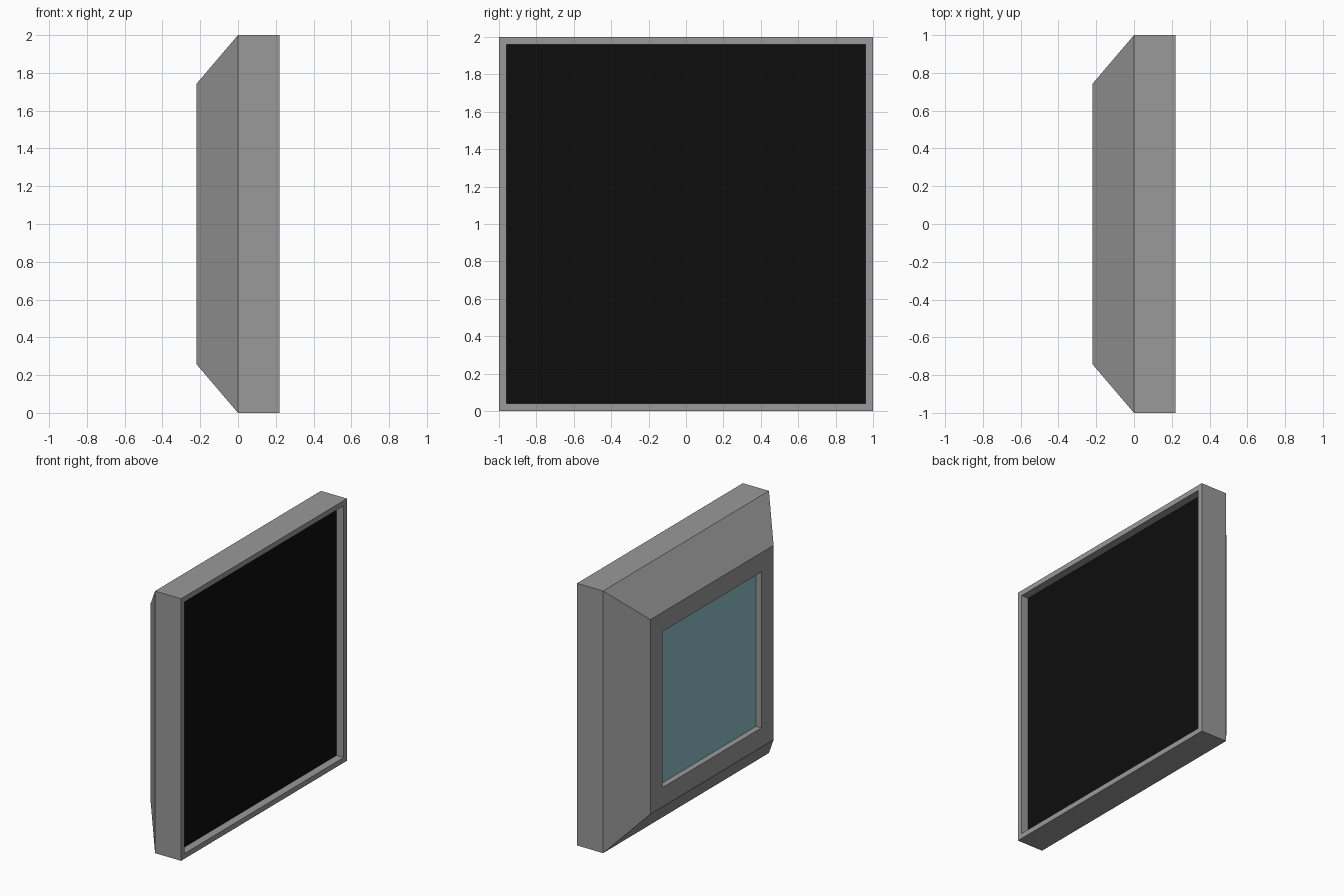
import bpy, bmesh

cube = bpy.data.objects.get("Cube")
if cube:
    bpy.data.objects.remove(cube, do_unlink=True)


def material(name, rgb):
    m = bpy.data.materials.new(name)
    m.use_nodes = True
    m.diffuse_color = (*rgb, 1)
    m.node_tree.nodes["Principled BSDF"].inputs["Base Color"].default_value = (*rgb, 1)
    return m


def finish(name, bm, mat):
    bmesh.ops.recalc_face_normals(bm, faces=bm.faces)
    mesh = bpy.data.meshes.new(name)
    bm.to_mesh(mesh)
    bm.free()
    mesh.materials.append(mat)
    obj = bpy.data.objects.new(name, mesh)
    bpy.context.collection.objects.link(obj)
    return obj


def square_ring(bm, x, half):
    """Square loop of vertices facing along x, centred at z = 1."""
    return [bm.verts.new((x, half * a, 1 + half * b))
            for a, b in ((-1, -1), (1, -1), (1, 1), (-1, 1))]


def square_shell(name, profile, mat):
    """Bridge square loops along an (x, half width) profile and close both ends."""
    bm = bmesh.new()
    rings = [square_ring(bm, x, h) for x, h in profile]
    for r, s in zip(rings, rings[1:]):
        for i in range(4):
            j = (i + 1) % 4
            bm.faces.new((r[i], r[j], s[j], s[i]))
    bm.faces.new(rings[0])
    bm.faces.new(rings[-1])
    return finish(name, bm, mat)


grey = material("grey casing", (0.32, 0.32, 0.32))
black = material("black panel", (0.004, 0.004, 0.004))
teal = material("pale teal glass", (0.27, 0.54, 0.57))

# Casing: recess on the wide side, rim, sides, slope, recess on the narrow side
square_shell("casing", [(0.155, 0.96), (0.22, 0.96), (0.22, 1.0), (0.0, 1.0),
                        (-0.22, 0.742), (-0.22, 0.595), (-0.17, 0.595)], grey)

# Thin plates on the floor of each recess
square_shell("back_panel", [(0.155, 0.96), (0.16, 0.96)], black)
square_shell("screen", [(-0.17, 0.595), (-0.175, 0.595)], teal)
